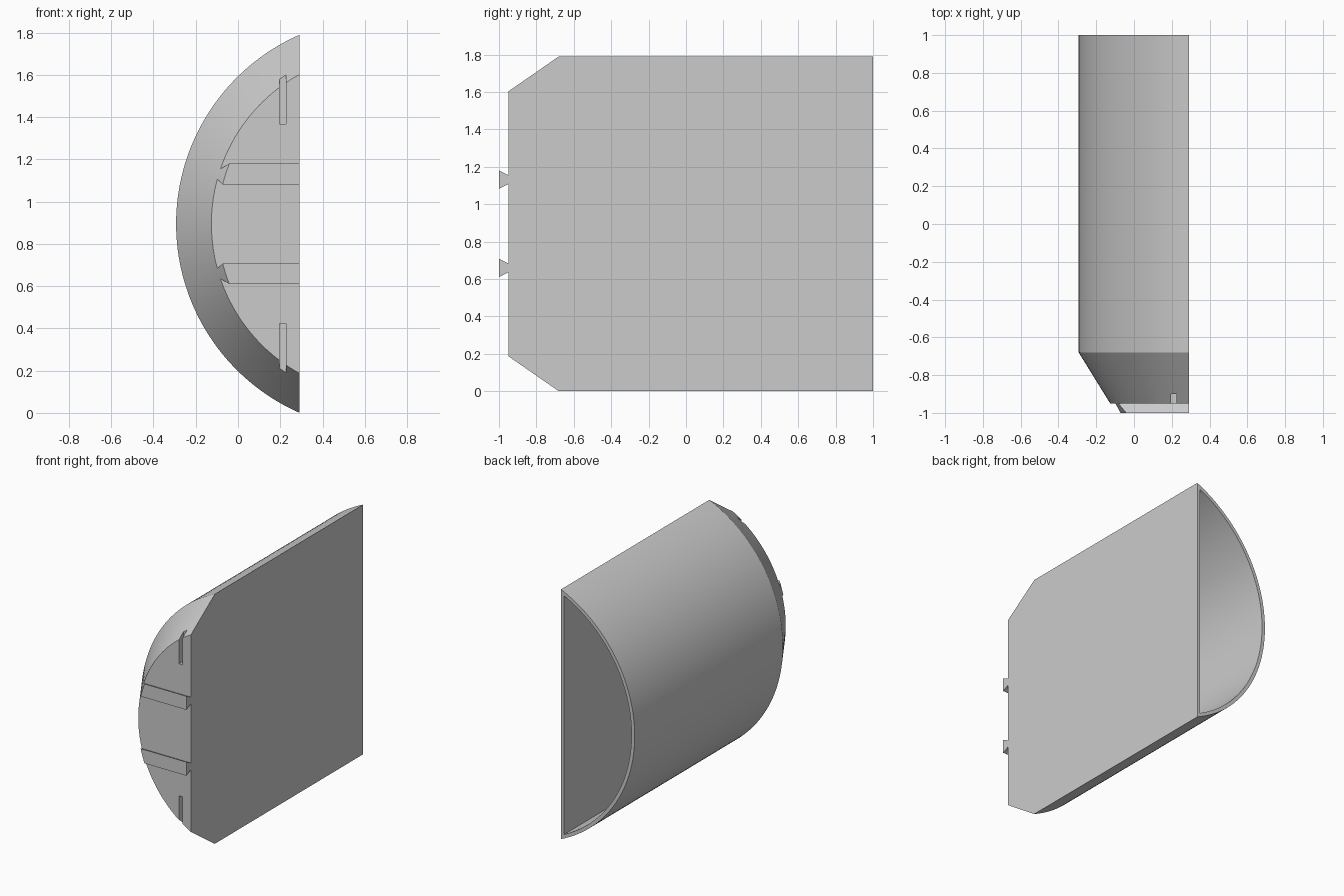
import bpy, bmesh, math

cube = bpy.data.objects.get("Cube")
if cube:
    bpy.data.objects.remove(cube, do_unlink=True)

AXIS_X, MID_Z = 0.684, 0.895   # axis of the round wall
FLAT_X = 0.292                 # flat side
WALL = 0.025

grey = bpy.data.materials.new("plain grey")
grey.use_nodes = True
COLOUR = (0.6, 0.6, 0.6, 1)
grey.diffuse_color = COLOUR
grey.node_tree.nodes["Principled BSDF"].inputs["Base Color"].default_value = COLOUR


def make_object(name, bm):
    bmesh.ops.recalc_face_normals(bm, faces=bm.faces)
    mesh = bpy.data.meshes.new(name)
    bm.to_mesh(mesh)
    bm.free()
    mesh.materials.append(grey)
    obj = bpy.data.objects.new(name, mesh)
    bpy.context.collection.objects.link(obj)
    return obj


def loft(name, rings):
    """Solid through closed rings of equal point count."""
    bm = bmesh.new()
    loops = [[bm.verts.new(p) for p in ring] for ring in rings]
    n = len(loops[0])
    for a, b in zip(loops, loops[1:]):
        for i in range(n):
            j = (i + 1) % n
            bm.faces.new((a[i], a[j], b[j], b[i]))
    bm.faces.new(loops[0])
    bm.faces.new(loops[-1])
    return make_object(name, bm)


def segment_ring(y, radius, flat_x, steps=72):
    """Circular segment bounded by the flat side."""
    half = math.acos((AXIS_X - flat_x) / radius)
    angles = [half * (2 * i / steps - 1) for i in range(steps + 1)]
    return [(AXIS_X - radius * math.cos(a), y, MID_Z + radius * math.sin(a))
            for a in angles]


def prism_x(name, x0, x1, profile):
    """Extrude a (y, z) profile along x."""
    return loft(name, [[(x, y, z) for y, z in profile] for x in (x0, x1)])


# Half-round body with a tapered nose
body = loft("half_round_shell", [segment_ring(-1, 0.779, FLAT_X),
                                 segment_ring(-0.68, 0.977, FLAT_X),
                                 segment_ring(1, 0.977, FLAT_X)])

# Hollow interior, open at the back
inner = FLAT_X - WALL
cutters = [loft("cavity_cutter", [segment_ring(-0.88, 0.823, inner),
                                  segment_ring(-0.67, 0.977 - WALL, inner),
                                  segment_ring(1.1, 0.977 - WALL, inner)])]

# Clear the nose around two dovetail rails
TIP, BASE = 0.187, 0.212       # inner edge of a rail, from the middle
cutters.append(prism_x("middle_clearance", -1, 1, [
    (-1.0, MID_Z - TIP), (-0.95, MID_Z - BASE),
    (-0.95, MID_Z + BASE), (-1.0, MID_Z + TIP),
    (-1.1, MID_Z + TIP), (-1.1, MID_Z - TIP)]))
for side in (-1, 1):
    cutters.append(prism_x("outer_clearance", -1, 1, [
        (y, MID_Z + side * d) for y, d in
        ((-1.1, 0.285), (-1.0, 0.285), (-0.95, 0.26), (-0.95, 1.2), (-1.1, 1.2))]))
    # Narrow slots running out through the taper
    cutters.append(prism_x("slot_cutter", 0.197, 0.226, [
        (y, MID_Z + side * d) for y, d in
        ((-1.1, 0.473), (-0.9, 0.473), (-0.9, 0.8), (-1.1, 0.8))]))

for cutter in cutters:
    mod = body.modifiers.new(cutter.name, "BOOLEAN")
    mod.operation = "DIFFERENCE"
    mod.solver = "EXACT"
    mod.object = cutter

# Bake the cuts, then remove the cutters
graph = bpy.context.evaluated_depsgraph_get()
baked = bpy.data.meshes.new_from_object(body.evaluated_get(graph))
body.modifiers.clear()
body.data = baked
for cutter in cutters:
    bpy.data.objects.remove(cutter, do_unlink=True)

bpy.ops.object.select_all(action="DESELECT")
body.select_set(True)
bpy.context.view_layer.objects.active = body
bpy.ops.object.shade_smooth_by_angle(angle=math.radians(20))
